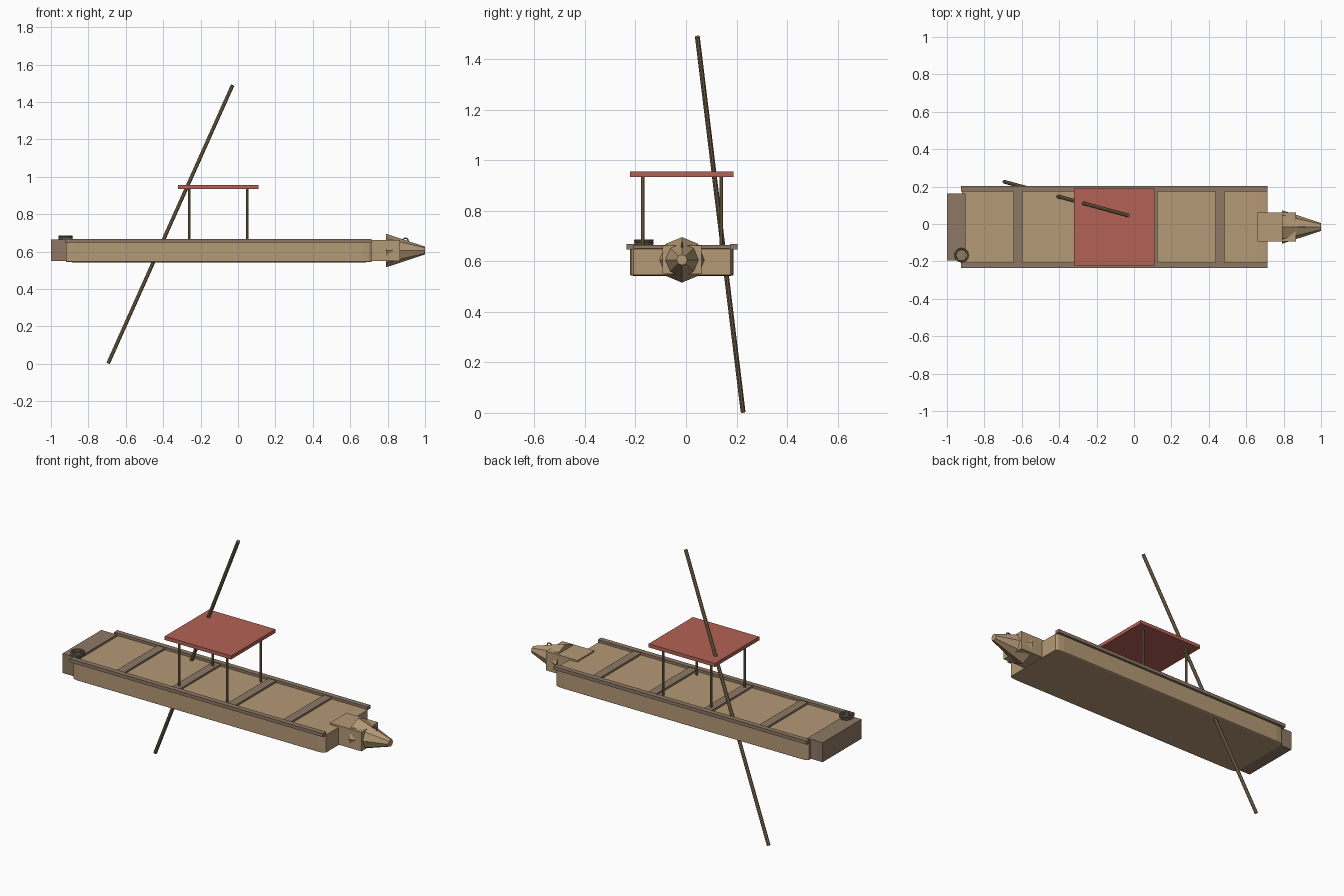
import bpy, math
from mathutils import Vector

if "Cube" in bpy.data.objects:
    bpy.data.objects.remove(bpy.data.objects["Cube"])

CY = -0.016  # centre line of the boat


def material(name, rgb):
    m = bpy.data.materials.new(name)
    m.diffuse_color = (*rgb, 1)
    m.use_nodes = True
    m.node_tree.nodes["Principled BSDF"].inputs["Base Color"].default_value = m.diffuse_color
    return m


TAN = material("light_wood", (0.46, 0.32, 0.18))
BROWN = material("dark_wood", (0.27, 0.19, 0.13))
POLE = material("pole_wood", (0.24, 0.17, 0.09))
RED = material("red_canopy", (0.45, 0.12, 0.09))
ROPE = material("rope", (0.22, 0.18, 0.12))


def finish(name, mat):
    o = bpy.context.object
    o.name = name
    o.data.materials.append(mat)
    return o


def box(name, x, y, z, mat, bevel=0):
    """Box from (min, max) ranges; bevel is a share of each dimension."""
    r = (x, y, z)
    bpy.ops.mesh.primitive_cube_add(size=1, location=[(a + b) / 2 for a, b in r])
    o = finish(name, mat)
    if bevel:
        m = o.modifiers.new("bevel", "BEVEL")
        m.width, m.segments = bevel, 2
    o.scale = [b - a for a, b in r]
    return o


def rod(name, a, b, r, mat, r2=None, sides=8):
    a, b = Vector(a), Vector(b)
    d = b - a
    bpy.ops.mesh.primitive_cone_add(vertices=sides, radius1=r, radius2=r if r2 is None else r2,
                                    depth=d.length, location=(a + b) / 2,
                                    rotation=d.to_track_quat('Z', 'Y').to_euler())
    return finish(name, mat)


def ring(name, loc, major, minor, mat, rot=(0, 0, 0), seg=16):
    bpy.ops.mesh.primitive_torus_add(location=loc, rotation=rot, major_radius=major,
                                     minor_radius=minor, major_segments=seg, minor_segments=6)
    return finish(name, mat)


# hull and stern block
box("hull", (-0.92, 0.715), (CY - 0.205, CY + 0.205), (0.543, 0.653), TAN, 0.03)
box("stern_block", (-1.0, -0.9), (CY - 0.18, CY + 0.18), (0.55, 0.664), BROWN)

# side rails
for side, s in (("right", -1), ("left", 1)):
    y = CY + s * 0.205
    box(side + "_rail", (-0.925, 0.715), (y - 0.015, y + 0.015), (0.648, 0.668), BROWN)

# deck cross beams
for i in range(4):
    x = -0.62 + 0.36 * i
    box(f"cross_beam_{i + 1}", (x - 0.025, x + 0.025), (CY - 0.19, CY + 0.19), (0.645, 0.664), BROWN)

# canopy on four posts
box("canopy", (-0.32, 0.11), (CY - 0.205, CY + 0.205), (0.935, 0.956), RED)
for x in (-0.26, 0.05):
    for y in (CY - 0.155, CY + 0.155):
        rod("canopy_post", (x, y, 0.65), (x, y, 0.937), 0.007, POLE)

# prow block with tapered figurehead and mooring ring
box("prow_block", (0.66, 0.865), (CY - 0.077, CY + 0.077), (0.55, 0.662), TAN)
rod("prow_cone", (0.79, CY, 0.606), (1.0, CY, 0.606), 0.09, TAN, 0.021)
ring("mooring_ring", (0.895, CY, 0.657), 0.015, 0.004, ROPE, (math.pi / 2, 0, 0), 12)

# coiled rope on the stern
for i in range(3):
    ring(f"rope_coil_{i + 1}", (-0.922, -0.167, 0.669 + 0.007 * i), 0.034, 0.005, ROPE)

# punting pole
rod("punting_pole", (-0.694, 0.226, 0.004), (-0.029, 0.045, 1.49), 0.01, POLE)
